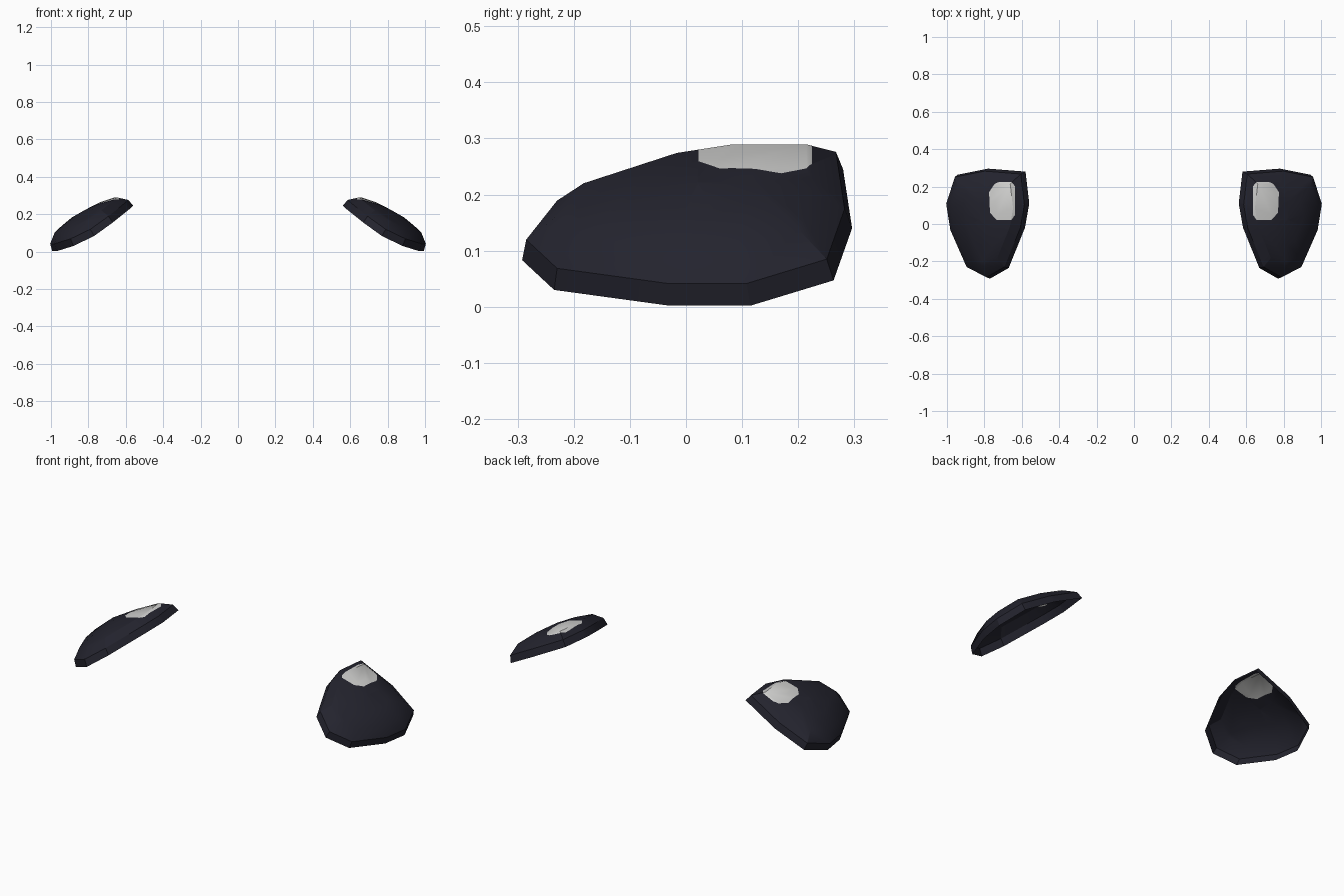
import bpy, bmesh
from mathutils import Vector

if "Cube" in bpy.data.objects:
    bpy.data.objects.remove(bpy.data.objects["Cube"], do_unlink=True)


def make_material(name, color):
    mat = bpy.data.materials.new(name)
    mat.use_nodes = True
    mat.diffuse_color = color
    bsdf = mat.node_tree.nodes["Principled BSDF"]
    bsdf.inputs["Base Color"].default_value = color
    bsdf.inputs["Roughness"].default_value = 0.8
    return mat


DARK = make_material("dark navy", (0.017, 0.017, 0.027, 1))
PALE = make_material("pale grey", (0.62, 0.62, 0.61, 1))

# Lower rim of the left pad, counter-clockwise from the outer side
RIM = [(0.993, 0.115, 0.002), (0.945, 0.263, 0.047), (0.78, 0.296, 0.14),
       (0.58, 0.28, 0.245), (0.56, 0.11, 0.245), (0.583, -0.02, 0.225),
       (0.67, -0.235, 0.155), (0.77, -0.292, 0.083), (0.88, -0.235, 0.03),
       (0.97, -0.03, 0.002)]
CENTRE = Vector((0.77, 0.03, 0.13))
UP = Vector((0.47, -0.1, 0.87)).normalized()

# Shell rings: (scale towards the centre, rise along the pad's normal)
RINGS = [(1, 0), (0.965, 0.04), (0.77, 0.081), (0.4, 0.099)]

# Outline of the pale patch, counter-clockwise seen from above
PATCH = [(0.635, 0.05), (0.655, 0.022), (0.735, 0.022), (0.77, 0.06),
         (0.775, 0.17), (0.745, 0.215), (0.72, 0.225), (0.655, 0.225),
         (0.635, 0.2)]


def cut_patch(bm):
    """Cut the patch outline into the shell and colour the faces inside it."""
    planes = []

    def inside():
        return [f for f in bm.faces if f.normal.z > 0.2 and all(
            (f.calc_center_median() - co).dot(no) < 0 for co, no in planes)]

    for a, b in zip(PATCH, PATCH[1:] + PATCH[:1]):
        co = Vector((*a, 0))
        no = Vector((b[1] - a[1], a[0] - b[0], 0))
        faces = inside()
        edges = {e for f in faces for e in f.edges}
        verts = {v for f in faces for v in f.verts}
        bmesh.ops.bisect_plane(bm, geom=faces + list(edges) + list(verts),
                               plane_co=co, plane_no=no, dist=1e-5)
        bm.normal_update()
        planes.append((co, no))
    for f in inside():
        f.material_index = 1


def make_pad(name, side):
    bm = bmesh.new()
    rings = [[bm.verts.new(CENTRE + (Vector(p) - CENTRE) * s + UP * h)
              for p in RIM] for s, h in RINGS]
    top = bm.verts.new(CENTRE + UP * 0.105)
    n = len(RIM)
    # Rim band, bevel and crown
    for low, high in zip(rings, rings[1:]):
        for i in range(n):
            j = (i + 1) % n
            bm.faces.new((low[i], low[j], high[j], high[i]))
    for i in range(n):
        bm.faces.new((rings[-1][i], rings[-1][(i + 1) % n], top))
    bm.normal_update()
    cut_patch(bm)
    # Mirror for the other side
    if side < 0:
        for v in bm.verts:
            v.co.x *= -1
        bmesh.ops.reverse_faces(bm, faces=bm.faces[:])
    mesh = bpy.data.meshes.new(name)
    bm.to_mesh(mesh)
    bm.free()
    mesh.materials.append(DARK)
    mesh.materials.append(PALE)
    obj = bpy.data.objects.new(name, mesh)
    bpy.context.collection.objects.link(obj)
    bpy.ops.object.select_all(action='DESELECT')
    obj.select_set(True)
    bpy.context.view_layer.objects.active = obj
    bpy.ops.object.shade_smooth_by_angle(angle=0.5)


make_pad("left_shoulder_pad", 1)
make_pad("right_shoulder_pad", -1)
